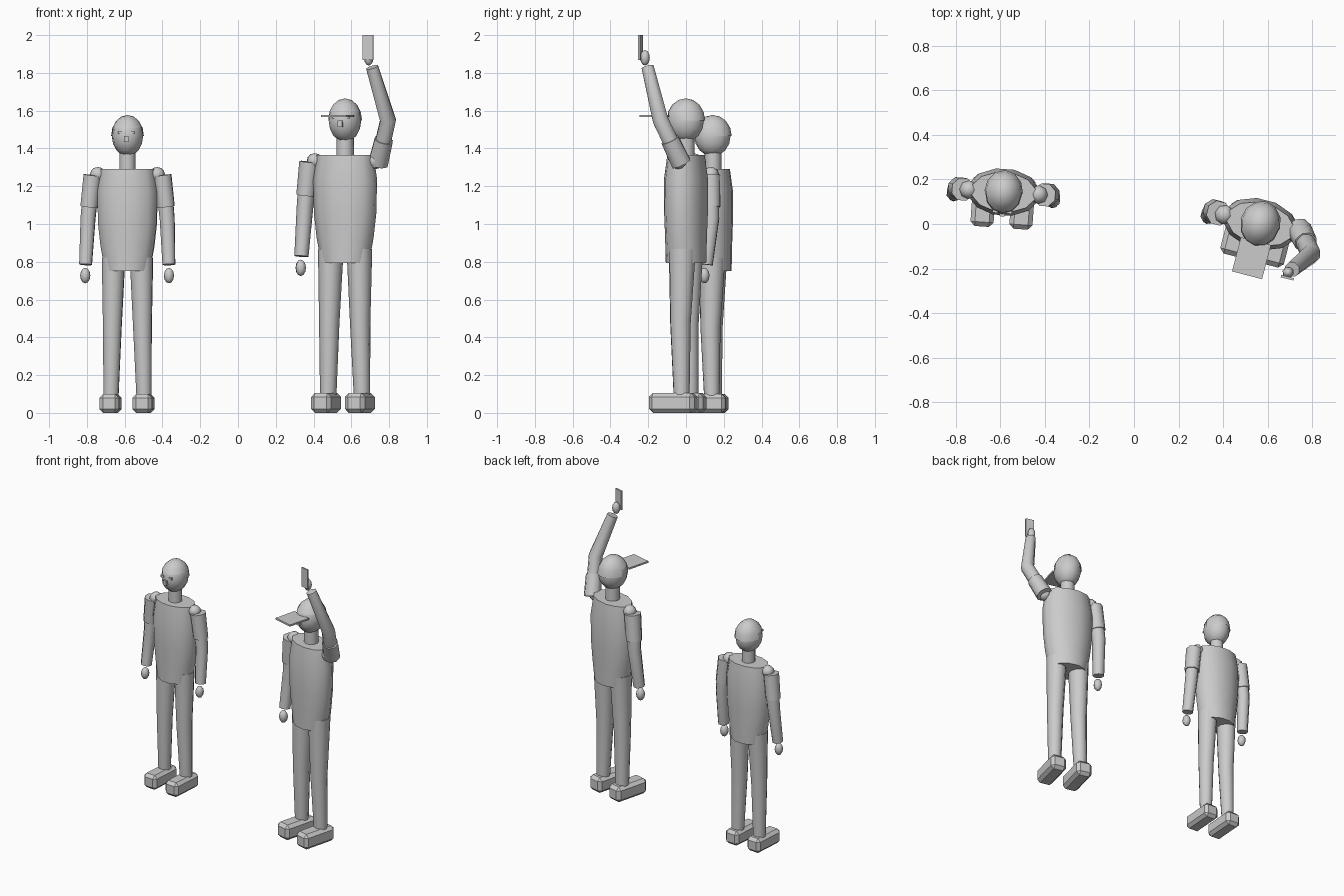
import bpy, bmesh, math
from mathutils import Matrix, Vector

if "Cube" in bpy.data.objects:
    bpy.data.objects.remove(bpy.data.objects["Cube"])

grey = bpy.data.materials.new("plain_grey")
grey.diffuse_color = (0.6, 0.6, 0.6, 1)
grey.use_nodes = True
grey.node_tree.nodes["Principled BSDF"].inputs["Base Color"].default_value = grey.diffuse_color


def finish(name, bm, matrix, smooth=True):
    """Turn a bmesh into a named, shaded object."""
    bmesh.ops.transform(bm, matrix=matrix, verts=bm.verts)
    bmesh.ops.recalc_face_normals(bm, faces=bm.faces)
    mesh = bpy.data.meshes.new(name)
    bm.to_mesh(mesh)
    bm.free()
    mesh.materials.append(grey)
    ob = bpy.data.objects.new(name, mesh)
    bpy.context.collection.objects.link(ob)
    if smooth:
        bpy.ops.object.select_all(action='DESELECT')
        ob.select_set(True)
        bpy.context.view_layer.objects.active = ob
        bpy.ops.object.shade_smooth_by_angle(angle=math.radians(50))
    return ob


def tube(name, stations, matrix, sides=8):
    """Loft through (point, radius x, radius y), listed from bottom to top."""
    bm = bmesh.new()
    pts = [Vector(s[0]) for s in stations]
    rings = []
    for i, (p, rx, ry) in enumerate(stations):
        tangent = pts[min(i + 1, len(pts) - 1)] - pts[max(i - 1, 0)]
        q = Vector((0, 0, 1)).rotation_difference(tangent)
        ring = []
        for k in range(sides):
            a = 2 * math.pi * (k + 0.5) / sides
            ring.append(bm.verts.new(pts[i] + q @ Vector((rx * math.cos(a), ry * math.sin(a), 0))))
        rings.append(ring)
    for a, b in zip(rings, rings[1:]):
        for k in range(sides):
            n = (k + 1) % sides
            bm.faces.new((a[k], a[n], b[n], b[k]))
    bm.faces.new(rings[0][::-1])
    bm.faces.new(rings[-1])
    return finish(name, bm, matrix)


def ball(name, centre, radii, matrix, u=8, v=6, trim=None):
    bm = bmesh.new()
    bmesh.ops.create_uvsphere(bm, u_segments=u, v_segments=v, radius=1)
    if trim:
        gone = [f for f in bm.faces if trim(f.calc_center_median())]
        bmesh.ops.delete(bm, geom=gone, context='FACES')
    return finish(name, bm, matrix @ Matrix.Translation(centre) @ Matrix.Diagonal((*radii, 1)))


def box(name, centre, size, matrix, bevel=0):
    bm = bmesh.new()
    bmesh.ops.create_cube(bm, size=1)
    bmesh.ops.scale(bm, vec=size, verts=bm.verts)
    if bevel:
        bmesh.ops.bevel(bm, geom=bm.edges[:], offset=bevel, segments=1, affect='EDGES')
    return finish(name, bm, matrix @ Matrix.Translation(centre), smooth=False)


def hanging_arm(tag, s, m):
    tube(tag + "_arm", [((s * .221, -.02, .785), .036, .036), ((s * .21, .008, 1.03), .042, .042),
                        ((s * .188, 0, 1.25), .046, .046)], m)
    tube(tag + "_sleeve", [((s * .204, .005, 1.09), .049, .051),
                           ((s * .184, 0, 1.258), .052, .054)], m)
    ball(tag + "_hand", (s * .222, -.03, .727), (.027, .027, .041), m)


def person(tag, m):
    # torso, neck and hips
    tube(tag + "_torso", [((0, 0, .752), .122, .1), ((0, 0, .88), .146, .102),
                          ((0, 0, 1.0), .16, .106), ((0, 0, 1.17), .164, .107),
                          ((0, 0, 1.292), .147, .09)], m, 12)
    tube(tag + "_neck", [((0, 0, 1.27), .044, .044), ((0, 0, 1.4), .044, .044)], m, 10)
    # head, hair shell, face
    ball(tag + "_head", (0, -.003, 1.466), (.083, .096, .108), m, 12, 8)
    ball(tag + "_hair", (0, -.001, 1.466), (.087, .1, .111), m, 12, 8,
         lambda c: c.z < 0 or (c.y < -.1 and c.z < .36))
    box(tag + "_nose", (0, -.098, 1.45), (.024, .022, .034), m)
    for s, side in ((-1, "_left"), (1, "_right")):
        box(tag + side + "_eye", (s * .032, -.088, 1.483), (.024, .014, .014), m)
        # shoulders, legs and shoes
        ball(tag + side + "_shoulder", (s * .157, 0, 1.262), (.042, .042, .04), m)
        tube(tag + side + "_leg", [((s * .0875, 0, .08), .041, .041),
                                   ((s * .08, -.008, .45), .051, .053),
                                   ((s * .074, 0, .82), .064, .07)], m, 10)
        box(tag + side + "_shoe", (s * .0875, -.043, .05), (.104, .235, .1), m, .02)


def place(x, y, degrees, scale=1.0):
    return (Matrix.Translation((x, y, 0)) @ Matrix.Rotation(math.radians(degrees), 4, 'Z')
            @ Matrix.Scale(scale, 4))


# shorter figure, both arms down
short = place(-.585, .143, -4)
person("short_figure", short)
hanging_arm("short_figure_left", -1, short)
hanging_arm("short_figure_right", 1, short)

# taller figure with a peaked cap, one arm raised
tall = place(.567, 0, -14.5, 1.056)
person("tall_figure", tall)
hanging_arm("tall_figure_left", -1, tall)
box("cap_peak", (0, -.15, 1.488), (.132, .15, .011), tall)

world = Matrix.Identity(4)
shoulder, elbow, wrist = (.742, -.025, 1.32), (.794, -.135, 1.55), (.71, -.203, 1.83)
tube("raised_arm", [(shoulder, .046, .046), (elbow, .045, .045), (wrist, .035, .035)], world)
tube("raised_sleeve", [(shoulder, .056, .056), ((.772, -.085, 1.445), .052, .052)], world)

# hand holding a flat handset
turn = Matrix.Rotation(math.radians(-14.5), 4, 'Z')
ball("raised_hand", (0, 0, 0), (.026, .026, .041),
     Matrix.Translation((.692, -.217, 1.88)) @ turn)
box("handset", (0, 0, 0), (.058, .011, .132), Matrix.Translation((.688, -.241, 1.934)) @ turn)
